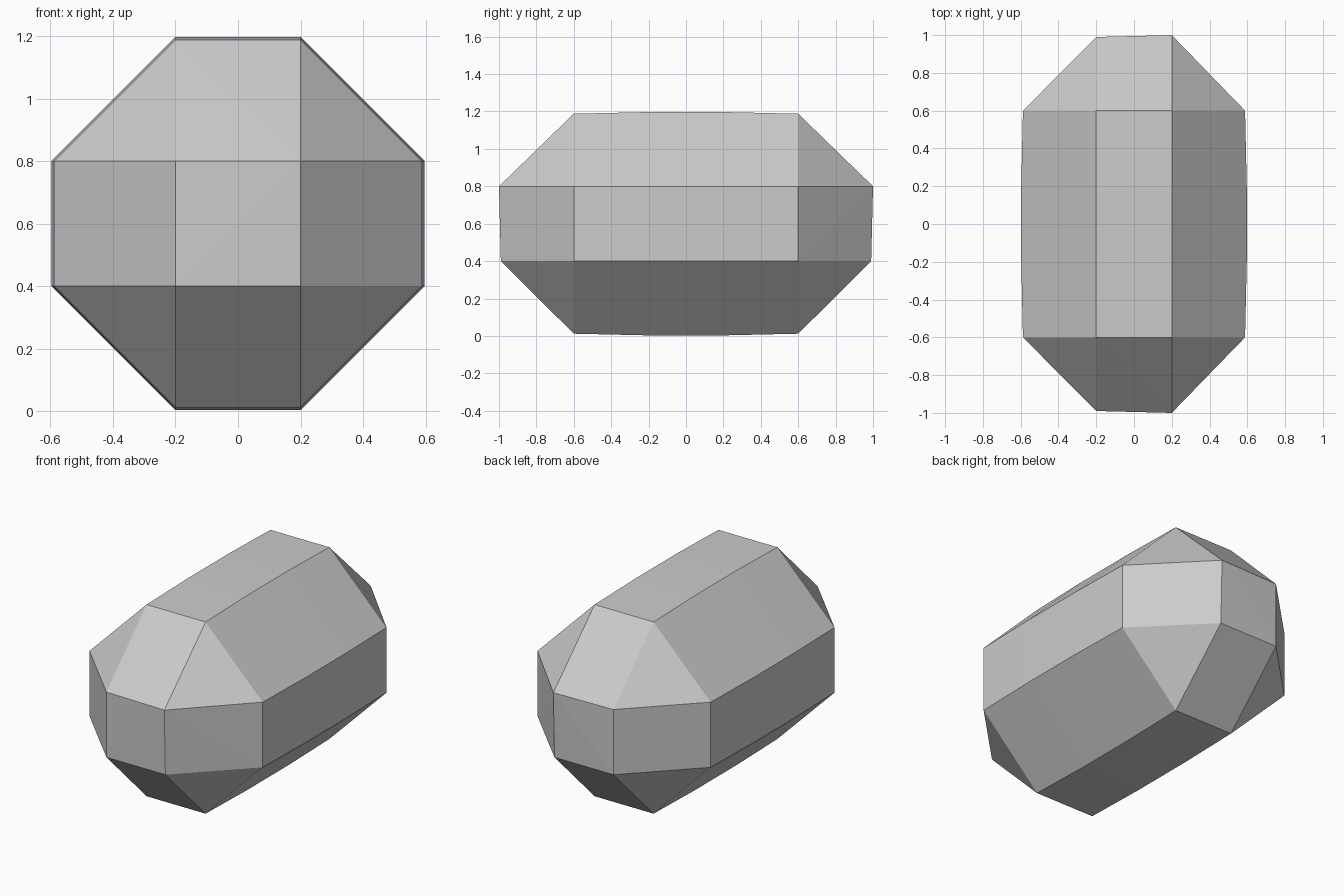
import bpy
import bmesh
import math

cube = bpy.data.objects.get("Cube")
if cube:
    bpy.data.objects.remove(cube, do_unlink=True)

# Plain grey material
grey = bpy.data.materials.new("plain_grey")
grey.use_nodes = True
colour = (0.6, 0.6, 0.6, 1)
grey.diffuse_color = colour
grey.node_tree.nodes["Principled BSDF"].inputs["Base Color"].default_value = colour

CENTRE = 0.6   # height of the long axis
HALF = 0.2     # half the width of each flat side
SIGNS = (-1, 1)

bm = bmesh.new()

# Octagonal rings along the body, slightly fuller in the middle
for y, radius in ((0.6, 0.588), (0.2, 0.597)):
    for sy in SIGNS:
        for a in SIGNS:
            for b in SIGNS:
                bm.verts.new((a * HALF, sy * y, CENTRE + b * radius))
                bm.verts.new((a * radius, sy * y, CENTRE + b * HALF))

# Square end caps, with one corner a touch proud
for sy in SIGNS:
    for a in SIGNS:
        for b in SIGNS:
            reach = 1.0 if a > 0 and b > 0 else 0.99
            bm.verts.new((a * HALF, sy * reach, CENTRE + b * HALF))

# Faceted skin around the rings and caps
bmesh.ops.convex_hull(bm, input=bm.verts[:])
bmesh.ops.dissolve_limit(bm, angle_limit=math.radians(0.1),
                         verts=bm.verts[:], edges=bm.edges[:])
bmesh.ops.recalc_face_normals(bm, faces=bm.faces[:])

mesh = bpy.data.meshes.new("faceted_body")
bm.to_mesh(mesh)
bm.free()
mesh.materials.append(grey)
body = bpy.data.objects.new("faceted_body", mesh)
bpy.context.collection.objects.link(body)
